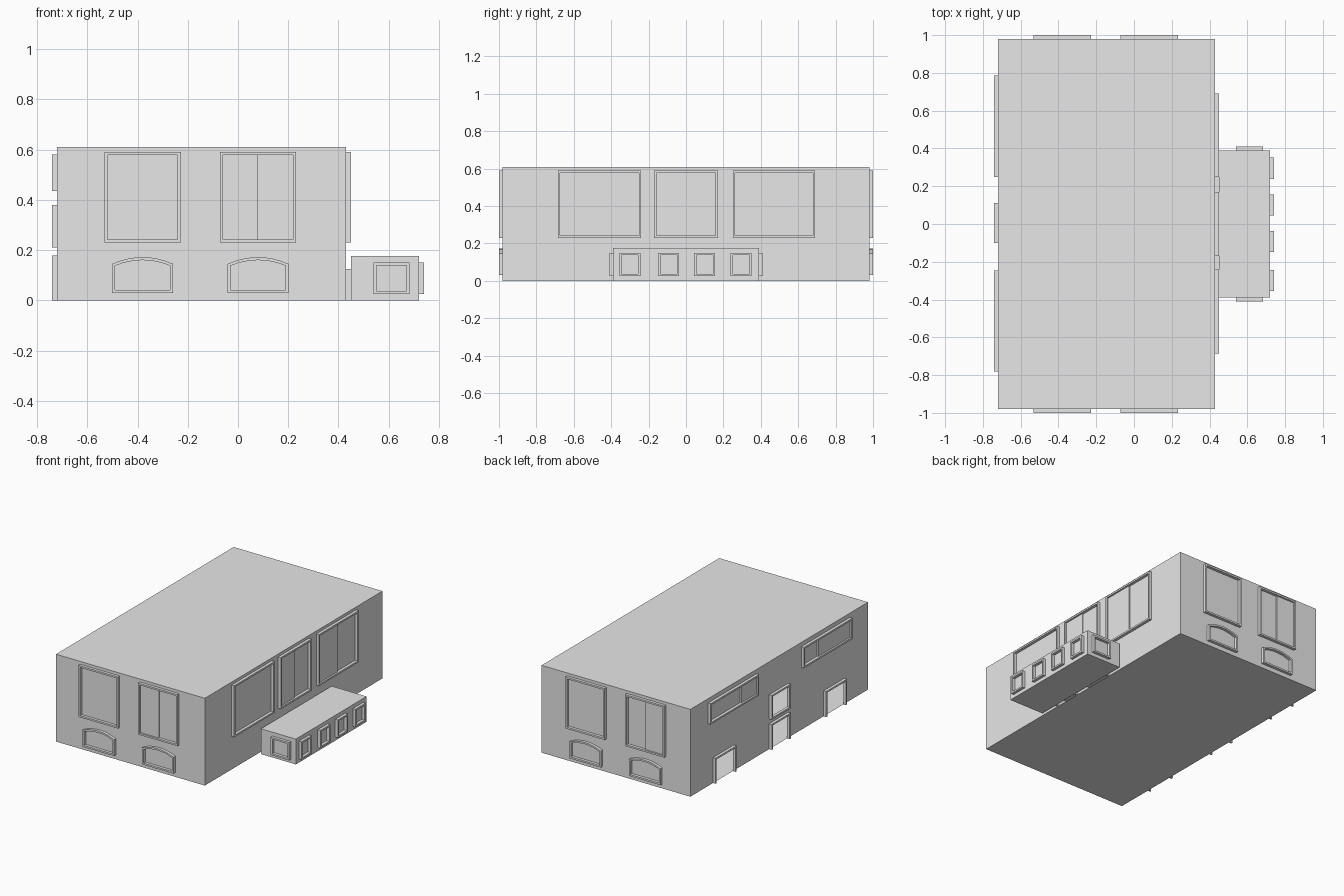
import bpy, bmesh, math
from mathutils import Vector

if "Cube" in bpy.data.objects:
    bpy.data.objects.remove(bpy.data.objects["Cube"])

grey = bpy.data.materials.new("plain grey")
grey.diffuse_color = (0.8, 0.8, 0.8, 1)
grey.use_nodes = True
grey.node_tree.nodes["Principled BSDF"].inputs["Base Color"].default_value = grey.diffuse_color

DEPTH = 0.02    # how far frames stand out from the walls
BAR = 0.012     # frame bar width


def finish(name, bm, recalc=True):
    if recalc:
        bmesh.ops.recalc_face_normals(bm, faces=bm.faces)
    me = bpy.data.meshes.new(name)
    bm.to_mesh(me)
    bm.free()
    me.materials.append(grey)
    ob = bpy.data.objects.new(name, me)
    bpy.context.collection.objects.link(ob)
    return ob


def shell(name, x0, x1, y0, y1, z1, holes):
    """Hollow thin-walled box; holes are (wall x, y0, y1, z0, z1)."""
    bm = bmesh.new()
    bmesh.ops.create_cube(bm, size=1)
    for v in bm.verts:
        v.co = Vector((x0 if v.co.x < 0 else x1,
                       y0 if v.co.y < 0 else y1,
                       0 if v.co.z < 0 else z1))
    for hx, a, b, c, d in holes:
        cuts = [((0, a, 0), (0, 1, 0)), ((0, b, 0), (0, 1, 0)),
                ((0, 0, c), (0, 0, 1)), ((0, 0, d), (0, 0, 1))]
        for co, no in cuts:
            wall = [f for f in bm.faces if abs(f.calc_center_median().x - hx) < 1e-4]
            edges = {e for f in wall for e in f.edges}
            verts = {v for f in wall for v in f.verts}
            bmesh.ops.bisect_plane(bm, geom=list(verts) + list(edges) + wall,
                                   plane_co=co, plane_no=no)
    gone = []
    for f in bm.faces:
        m = f.calc_center_median()
        if any(abs(m.x - hx) < 1e-4 and a < m.y < b and c < m.z < d
               for hx, a, b, c, d in holes):
            gone.append(f)
    bmesh.ops.delete(bm, geom=gone, context='FACES')
    return finish(name, bm, False)


# Wall placement: (u, v, depth) -> world point
WALLS = {
    "front": lambda u, v, d: (u, -0.98 - d, v),
    "back": lambda u, v, d: (u, 0.98 + d, v),
    "left": lambda u, v, d: (-0.72 - d, u, v),
    "right": lambda u, v, d: (0.43 + d, u, v),
    "annex_outer": lambda u, v, d: (0.72 + d, u, v),
    "annex_front": lambda u, v, d: (u, -0.39 - d, v),
    "annex_back": lambda u, v, d: (u, 0.39 + d, v),
}


def frame(name, wall, outline, is_open=False):
    """Raised bar following an outline; open frames have no bottom bar."""
    P = WALLS[wall]
    us, vs = [p[0] for p in outline], [p[1] for p in outline]
    cu, w = (min(us) + max(us)) / 2, max(us) - min(us)
    lo, h = min(vs), max(vs) - min(vs)
    bm = bmesh.new()
    sections = []
    for u, v in outline:
        iu = cu + (u - cu) * (w - 2 * BAR) / w
        if is_open:
            iv = lo + (v - lo) * (h - BAR) / h
        else:
            iv = lo + BAR + (v - lo) * (h - 2 * BAR) / h
        sections.append([bm.verts.new(P(*q)) for q in
                         ((u, v, 0), (u, v, DEPTH), (iu, iv, DEPTH), (iu, iv, 0))])
    n = len(sections)
    for i in range(n - 1 if is_open else n):
        a, b = sections[i], sections[(i + 1) % n]
        for k in range(4):
            j = (k + 1) % 4
            bm.faces.new((a[k], a[j], b[j], b[k]))
    if is_open:
        bm.faces.new(sections[0])
        bm.faces.new(sections[-1])
    finish(name, bm)


def pane(name, wall, u0, u1, v0, v1, depth):
    """Thin plate inside a frame."""
    P = WALLS[wall]
    bm = bmesh.new()
    bmesh.ops.create_cube(bm, size=1)
    for v in bm.verts:
        x, y, z = v.co
        v.co = P(u0 if x < 0 else u1, v0 if y < 0 else v1, 0 if z < 0 else depth)
    finish(name, bm)


def window(name, wall, u0, u1, v0, v1, split=None):
    frame(name + "_frame", wall, [(u0, v0), (u1, v0), (u1, v1), (u0, v1)])
    if split is not None:    # sliding half stands proud of the fixed half
        pane(name + "_sliding_pane", wall, u0 + BAR, split, v0 + BAR, v1 - BAR, 0.008)


def door(name, wall, u0, u1, top):
    frame(name + "_frame", wall, [(u0, 0), (u0, top), (u1, top), (u1, 0)], True)


def hole(x, u0, u1, v0, v1):
    return (x, u0 + BAR, u1 - BAR, v0 + (BAR if v0 > 0 else 0), v1 - BAR)


# Building masses with their open doorways
left_doors = [(-0.72, -0.49), (-0.10, 0.11), (0.50, 0.73)]
link_doors = [(-0.26, -0.06), (0.06, 0.26)]
shell("main_hall", -0.72, 0.43, -0.98, 0.98, 0.61,
      [hole(-0.72, a, b, 0, 0.178) for a, b in left_doors]
      + [hole(-0.72, -0.10, 0.11, 0.21, 0.38)]
      + [hole(0.43, a, b, 0, 0.125) for a, b in link_doors])
shell("annex", 0.45, 0.72, -0.39, 0.39, 0.177,
      [hole(0.45, a, b, 0, 0.125) for a, b in link_doors])

# Tall windows and arched low windows on both end walls
for wall, split_u in (("front", 0.08), ("back", -0.38)):
    for i, c in enumerate((-0.38, 0.08)):
        window(f"{wall}_tall_window_{i}", wall, c - 0.152, c + 0.152, 0.23, 0.59,
               c if c == split_u else None)
        arch = [(c - 0.122, 0.03), (c + 0.122, 0.03)]
        for k in range(9):
            t = 1 - k / 4
            arch.append((c + 0.122 * t, 0.145 + 0.027 * (1 - t * t)))
        frame(f"{wall}_arched_window_{i}_frame", wall, arch)

# Large windows above the annex
for i, (a, b, s) in enumerate(((-0.685, -0.24, None), (-0.17, 0.17, 0.0),
                               (0.25, 0.69, 0.47))):
    window(f"right_large_window_{i}", "right", a, b, 0.23, 0.59, s)

# Doors, upper opening and high windows on the left wall
for i, (a, b) in enumerate(left_doors):
    door(f"left_door_{i}", "left", a, b, 0.178)
window("left_upper_opening", "left", -0.10, 0.11, 0.21, 0.38)
window("left_high_window_0", "left", -0.78, -0.245, 0.435, 0.58, -0.42)
window("left_high_window_1", "left", 0.25, 0.785, 0.435, 0.58, 0.43)

# Doorways linking hall and annex
for i, (a, b) in enumerate(link_doors):
    door(f"link_door_{i}", "right", a, b, 0.125)

# Annex windows
for i, c in enumerate((-0.30, -0.093, 0.1, 0.295)):
    window(f"annex_window_{i}", "annex_outer", c - 0.056, c + 0.056, 0.025, 0.15)
for wall in ("annex_front", "annex_back"):
    window(wall + "_window", wall, 0.54, 0.683, 0.025, 0.15)
